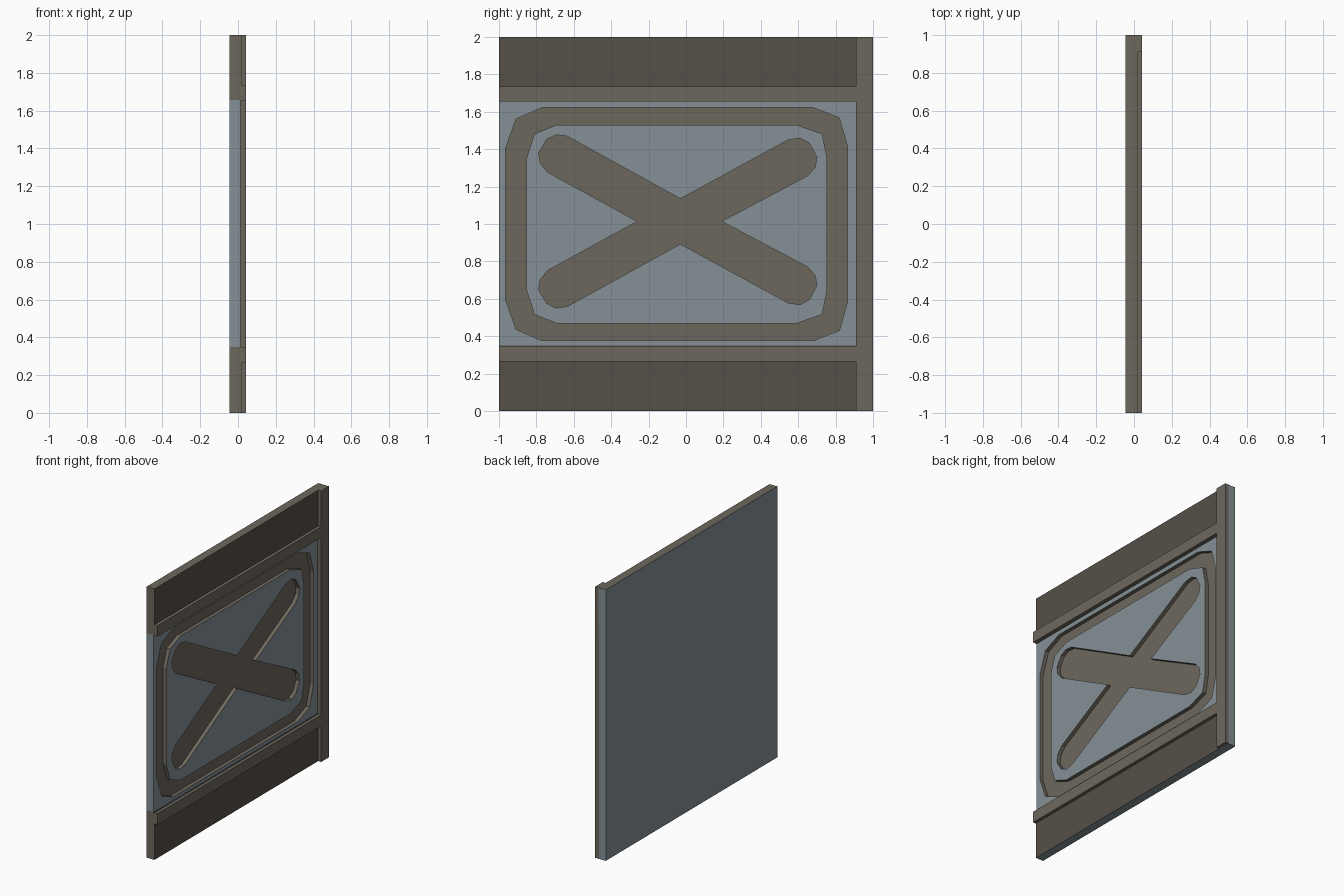
import bpy
import bmesh

if "Cube" in bpy.data.objects:
    bpy.data.objects.remove(bpy.data.objects["Cube"])


def material(name, rgb):
    m = bpy.data.materials.new(name)
    m.diffuse_color = (*rgb, 1)
    m.use_nodes = True
    m.node_tree.nodes["Principled BSDF"].inputs["Base Color"].default_value = m.diffuse_color
    return m


STEEL = material("blue_grey", (0.23, 0.28, 0.305))
TRIM = material("brown", (0.155, 0.137, 0.108))
DARK = material("dark_brown", (0.093, 0.081, 0.065))
BACK, FACE, TOP = -0.045, 0.012, 0.042
FLOOR = -0.016          # bottom of the recessed pattern


def finish(name, bm, mats):
    bmesh.ops.recalc_face_normals(bm, faces=bm.faces)
    mesh = bpy.data.meshes.new(name)
    bm.to_mesh(mesh)
    bm.free()
    for m in mats:
        mesh.materials.append(m)
    ob = bpy.data.objects.new(name, mesh)
    bpy.context.collection.objects.link(ob)
    return ob


def box(name, x, y, z, mat, sides={}):
    """Box from ranges; sides maps a direction like '+x' to another material, None removes it."""
    bm = bmesh.new()
    bmesh.ops.create_cube(bm, size=1)
    for v in bm.verts:
        v.co = [r[0] if c < 0 else r[1] for c, r in zip(v.co, (x, y, z))]
    bm.normal_update()
    mats, doomed = [mat], []
    for f in bm.faces:
        i = max(range(3), key=lambda k: abs(f.normal[k]))
        key = ("+" if f.normal[i] > 0 else "-") + "xyz"[i]
        if key in sides:
            m = sides[key]
            if m is None:
                doomed.append(f)
                continue
            if m not in mats:
                mats.append(m)
            f.material_index = mats.index(m)
    if doomed:
        bmesh.ops.delete(bm, geom=doomed, context='FACES_ONLY')
    return finish(name, bm, mats)


def loop_verts(bm, pts, x):
    return [bm.verts.new((x, y, z)) for y, z in pts]


def bridge(bm, a, b):
    n = len(a)
    for i in range(n):
        bm.faces.new((a[i], a[(i + 1) % n], b[(i + 1) % n], b[i]))


def mirrored(upper, mid):
    """Close an upper outline by reflecting it about z = mid."""
    return upper + [(y, 2 * mid - z) for y, z in reversed(upper)]


def carve(target, cutter):
    """Cut a recess, keeping the cutter's material on its walls and floor."""
    cutter.hide_render = True
    mod = target.modifiers.new("recess", 'BOOLEAN')
    mod.operation = 'DIFFERENCE'
    mod.solver = 'EXACT'
    mod.material_mode = 'TRANSFER'
    mod.object = cutter
    bpy.context.view_layer.objects.active = target
    bpy.ops.object.modifier_apply(modifier=mod.name)
    bpy.data.objects.remove(cutter)


# Slab: steel core with brown upper and lower bands
middle = box("middle_panel", (BACK, FACE), (-1, 1), (0.35, 1.657), STEEL)
box("upper_panel", (BACK, 0.018), (-1, 1), (1.657, 2), STEEL,
    {"+x": DARK, "-y": TRIM, "+z": TRIM, "-z": None})
box("lower_panel", (BACK, 0.018), (-1, 1), (0, 0.35), STEEL,
    {"+x": DARK, "-y": TRIM, "+z": None})

# Raised edge post and rails
box("edge_post", (FACE, TOP), (0.91, 1), (0, 2), TRIM)
for name, z in (("upper_rail", (1.655, 1.735)), ("lower_rail", (0.265, 0.347))):
    box(name, (FACE, TOP), (-1, 0.91), z, TRIM)

# Recessed rounded frame groove
outer = mirrored([(0.863, 1.415), (0.82, 1.567), (0.68, 1.622),
                  (-0.77, 1.622), (-0.908, 1.562), (-0.965, 1.403)], 0.999)
inner = mirrored([(0.754, 1.355), (0.728, 1.482), (0.59, 1.53),
                  (-0.69, 1.53), (-0.81, 1.482), (-0.852, 1.355)], 0.999)
bm = bmesh.new()
loops = [loop_verts(bm, p, x) for p, x in
         ((outer, FLOOR), (outer, TOP), (inner, TOP), (inner, FLOOR))]
for a, b in zip(loops, loops[1:] + loops[:1]):
    bridge(bm, a, b)
carve(middle, finish("groove_cutter", bm, [TRIM]))

# Recessed cross with blunt rounded ends
upper = [(0.65, 1.258), (0.69, 1.302), (0.70, 1.357), (0.66, 1.432),
         (0.61, 1.459), (0.545, 1.449), (-0.03, 1.135), (-0.635, 1.469),
         (-0.695, 1.477), (-0.745, 1.452), (-0.787, 1.382), (-0.78, 1.327),
         (-0.74, 1.277)]
mid = 1.014
lower = [(y, 2 * mid - z) for y, z in reversed(upper)]
cross = [(0.19, mid)] + upper + [(-0.26, mid)] + lower
bm = bmesh.new()
base, top = loop_verts(bm, cross, FLOOR), loop_verts(bm, cross, TOP)
bridge(bm, base, top)
bm.faces.new(top)
bm.faces.new(base[::-1])
carve(middle, finish("cross_cutter", bm, [TRIM]))
